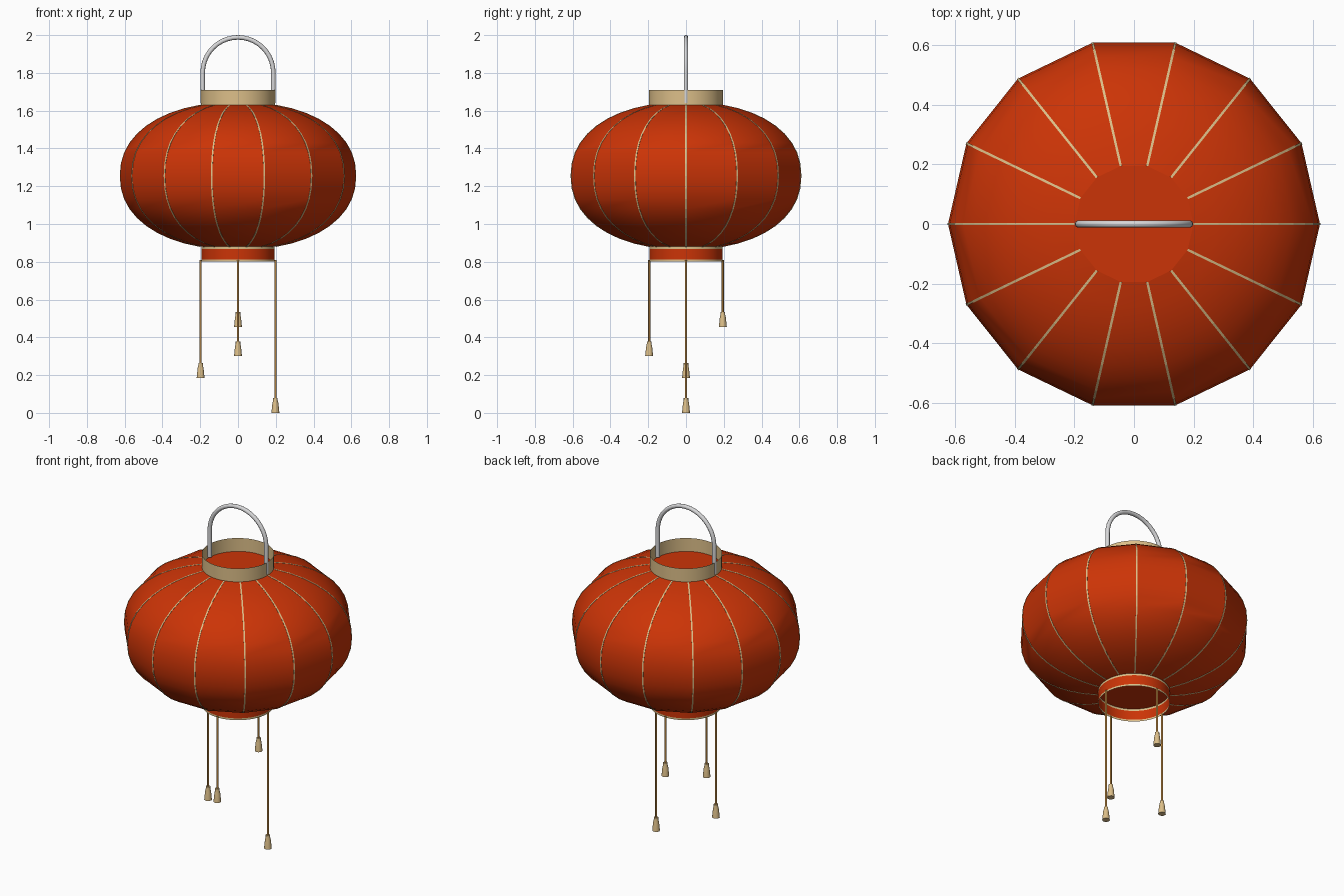
import bpy, bmesh, math
from mathutils import Vector

if "Cube" in bpy.data.objects:
    bpy.data.objects.remove(bpy.data.objects["Cube"])


def material(name, rgb):
    m = bpy.data.materials.new(name)
    m.diffuse_color = (*rgb, 1)
    m.use_nodes = True
    m.node_tree.nodes["Principled BSDF"].inputs["Base Color"].default_value = m.diffuse_color
    return m


RED = material("red paper", (0.60, 0.034, 0.002))
TAN = material("tan trim", (0.72, 0.52, 0.25))
GREY = material("grey wire", (0.68, 0.68, 0.69))
BROWN = material("brown string", (0.47, 0.23, 0.05))


def make(name, bm, *mats):
    bmesh.ops.recalc_face_normals(bm, faces=bm.faces[:])
    me = bpy.data.meshes.new(name)
    bm.to_mesh(me)
    bm.free()
    for m in mats:
        me.materials.append(m)
    ob = bpy.data.objects.new(name, me)
    bpy.context.collection.objects.link(ob)
    return ob


def lathe(bm, profile, n, caps=False):
    """Spin (radius, z) points into rings of quads."""
    rings = [[bm.verts.new((r * math.cos(math.tau * i / n), r * math.sin(math.tau * i / n), z))
              for i in range(n)] for r, z in profile]
    for a, b in zip(rings, rings[1:]):
        for i in range(n):
            j = (i + 1) % n
            bm.faces.new((a[i], a[j], b[j], b[i])).smooth = True
    if caps:
        bm.faces.new(rings[0])
        bm.faces.new(rings[-1])
    return rings


# Lantern body: fourteen gores following a full oval, cut flat at both ends
SIDES, R, B, ZC, STEPS, POWER = 14, 0.625, 0.390, 1.255, 18, 2 / 2.2
END = math.acos((0.2 / R) ** (1 / POWER))
angles = [-END + 2 * END * i / STEPS for i in range(STEPS + 1)]
profile = [(R * math.cos(t) ** POWER, ZC + math.copysign(B * abs(math.sin(t)) ** POWER, t))
           for t in angles]
bm = bmesh.new()
rings = lathe(bm, profile, SIDES, caps=True)
bm.normal_update()
for a, b in zip(rings, rings[1:]):
    for u, v in zip(a, b):
        e = bm.edges.get((u, v))
        e.smooth = e.calc_face_angle() < math.radians(20)
for ring in (rings[0], rings[-1]):
    for i in range(SIDES):
        bm.edges.get((ring[i - 1], ring[i])).smooth = False
make("lantern_body", bm, RED)

# Thin tan ribs along the creases
bm = bmesh.new()
for k in range(SIDES):
    a = math.tau * k / SIDES
    out, side = Vector((math.cos(a), math.sin(a), 0)), Vector((-math.sin(a), math.cos(a), 0))
    prev = None
    for t, (r, z) in zip(angles, profile):
        normal = (out * math.cos(t) / R + Vector((0, 0, math.sin(t) / B))).normalized()
        p = out * r + Vector((0, 0, z))
        cur = [bm.verts.new(p + side * s + normal * h) for s, h in
               ((-0.004, -0.004), (-0.004, 0.001), (0.004, 0.001), (0.004, -0.004))]
        if prev:
            for i in range(4):
                j = (i + 1) % 4
                bm.faces.new((prev[i], prev[j], cur[j], cur[i]))
        else:
            bm.faces.new(cur)
        prev = cur
    bm.faces.new(prev)
make("ribs", bm, TAN)

# Top collar: thin open band
bm = bmesh.new()
lathe(bm, [(0.196, 1.622), (0.196, 1.71)], 48)
make("top_collar", bm, TAN)

# Bottom collar: red band edged in tan
bm = bmesh.new()
lathe(bm, [(0.194, 0.802), (0.194, 0.813), (0.194, 0.868), (0.194, 0.882)], 48)
for f in bm.faces:
    f.material_index = 0 if 0.82 < f.calc_center_median().z < 0.868 else 1
make("bottom_collar", bm, RED, TAN)

# Wire handle: two legs joined by a half circle
W, SPRING = 0.187, 1.801
path = [(-W, 1.64)] + [(-W * math.cos(math.pi * i / 20), SPRING + W * math.sin(math.pi * i / 20))
                       for i in range(21)] + [(W, 1.64)]
curve = bpy.data.curves.new("handle", "CURVE")
curve.dimensions = "3D"
curve.bevel_depth = 0.012
curve.bevel_resolution = 3
curve.use_fill_caps = True
spline = curve.splines.new("POLY")
spline.points.add(len(path) - 1)
for pt, (x, z) in zip(spline.points, path):
    pt.co = (x, 0, z, 1)
spline.use_smooth = True
curve.materials.append(GREY)
bpy.context.collection.objects.link(bpy.data.objects.new("handle", curve))

# Hanging strings with tassels
for name, x, y, z in (("left", -0.198, 0, 0.185), ("right", 0.198, 0, 0.0),
                      ("front", 0, -0.195, 0.30), ("back", 0, 0.195, 0.455)):
    bm = bmesh.new()
    lathe(bm, [(0.006, z + 0.07), (0.006, 0.81)], 8, caps=True)
    make(name + "_string", bm, BROWN).location = (x, y, 0)
    bm = bmesh.new()
    lathe(bm, [(0.021, z), (0.016, z + 0.05), (0.012, z + 0.068), (0.012, z + 0.079)], 12, caps=True)
    for e in bm.edges:
        e.smooth = all(len(f.verts) == 4 for f in e.link_faces)
    make(name + "_tassel", bm, TAN).location = (x, y, 0)
